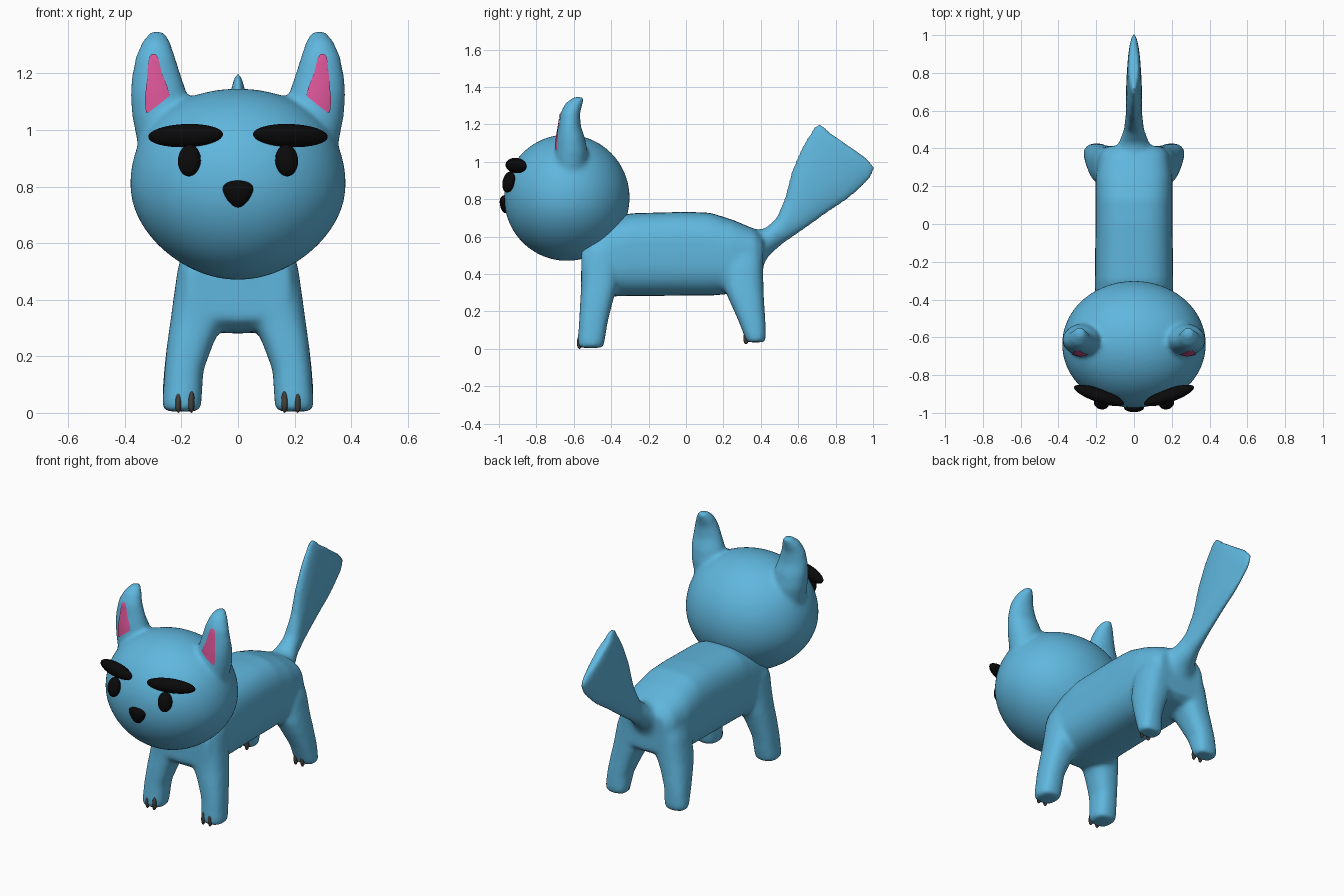
import bpy, bmesh, math
from mathutils import Matrix, Vector, Euler

if "Cube" in bpy.data.objects:
    bpy.data.objects.remove(bpy.data.objects["Cube"])


def material(name, rgb):
    m = bpy.data.materials.new(name)
    m.diffuse_color = (*rgb, 1)
    m.use_nodes = True
    m.node_tree.nodes["Principled BSDF"].inputs["Base Color"].default_value = m.diffuse_color
    return m


BLUE = material("sky_blue", (0.115, 0.47, 0.73))
PINK = material("ear_pink", (0.70, 0.09, 0.31))
BLACK = material("black", (0.003, 0.003, 0.003))
CLAW = material("claw_grey", (0.055, 0.05, 0.045))


def finish(name, bm, mat):
    bmesh.ops.recalc_face_normals(bm, faces=bm.faces)
    for f in bm.faces:
        f.smooth = True
    me = bpy.data.meshes.new(name)
    bm.to_mesh(me)
    bm.free()
    me.materials.append(mat)
    ob = bpy.data.objects.new(name, me)
    bpy.context.collection.objects.link(ob)
    return ob


def loft(bm, rings, n=2.4, seg=32):
    """Skin closed rings given as (centre, half axis u, half axis v)."""
    rows = []
    for c, u, v in rings:
        row = []
        for i in range(seg):
            t = 2 * math.pi * i / seg
            a, b = math.cos(t), math.sin(t)
            a = math.copysign(abs(a) ** (2 / n), a)
            b = math.copysign(abs(b) ** (2 / n), b)
            row.append(bm.verts.new(Vector(c) + Vector(u) * a + Vector(v) * b))
        rows.append(row)
    for r, s in zip(rows, rows[1:]):
        for i in range(seg):
            j = (i + 1) % seg
            bm.faces.new((r[i], r[j], s[j], s[i]))
    bm.faces.new(rows[0])
    bm.faces.new(rows[-1])


def box_rings(rows, side):
    """Horizontal rings from (z, x0, x1, y0, y1)."""
    return [((side * (x0 + x1) / 2, (y0 + y1) / 2, z),
             ((x1 - x0) / 2, 0, 0), (0, (y1 - y0) / 2, 0))
            for z, x0, x1, y0, y1 in rows]


def blend(ob, voxel, passes):
    """Fuse overlapping volumes into one soft skin."""
    r = ob.modifiers.new("fuse", "REMESH")
    r.mode = "VOXEL"
    r.voxel_size = voxel
    r.use_smooth_shade = True
    s = ob.modifiers.new("soften", "SMOOTH")
    s.factor = 0.5
    s.iterations = passes


def ellipsoid(name, loc, size, mat, rot=(0, 0, 0), shape=None):
    bm = bmesh.new()
    bmesh.ops.create_uvsphere(bm, u_segments=32, v_segments=16, radius=1)
    for v in bm.verts:
        if shape:
            v.co = shape(v.co)
    bm.transform(Matrix.LocRotScale(Vector(loc), Euler(rot), Vector(size)))
    return finish(name, bm, mat)


# Body: torso, four legs and tail fused together
bm = bmesh.new()
torso = [(-0.56, 0.185, 0.33, 0.56), (-0.51, 0.205, 0.29, 0.62), (-0.40, 0.208, 0.28, 0.69),
         (-0.30, 0.208, 0.282, 0.725), (0.0, 0.204, 0.284, 0.733), (0.13, 0.204, 0.284, 0.728),
         (0.25, 0.204, 0.295, 0.69), (0.37, 0.185, 0.32, 0.64), (0.412, 0.15, 0.35, 0.60)]
loft(bm, [((0, y, (a + b) / 2), (hx, 0, 0), (0, 0, (b - a) / 2)) for y, hx, a, b in torso], 2.8)

front_leg = [(0.005, 0.137, 0.261, -0.573, -0.445), (0.03, 0.129, 0.268, -0.58, -0.437),
             (0.15, 0.122, 0.26, -0.572, -0.417), (0.25, 0.085, 0.25, -0.566, -0.392),
             (0.32, 0.05, 0.24, -0.562, -0.37), (0.45, 0.02, 0.222, -0.56, -0.35),
             (0.53, 0.02, 0.21, -0.55, -0.35)]
hind_leg = [(0.035, 0.137, 0.261, 0.325, 0.42), (0.06, 0.129, 0.268, 0.315, 0.428),
            (0.15, 0.122, 0.262, 0.28, 0.425), (0.25, 0.085, 0.25, 0.235, 0.418),
            (0.32, 0.05, 0.238, 0.205, 0.415), (0.45, 0.02, 0.215, 0.20, 0.412),
            (0.55, 0.02, 0.18, 0.22, 0.40)]
for side in (-1, 1):
    loft(bm, box_rings(front_leg, side), 2.5)
    loft(bm, box_rings(hind_leg, side), 2.5)

# Tail: (upper y, z, lower y, z, half thickness), flaring to a flat fan
tail = [(0.33, 0.63, 0.40, 0.42, 0.12), (0.425, 0.645, 0.44, 0.495, 0.08),
        (0.485, 0.70, 0.515, 0.56, 0.054), (0.53, 0.815, 0.635, 0.64, 0.043),
        (0.565, 0.955, 0.755, 0.725, 0.043), (0.62, 1.085, 0.87, 0.80, 0.041),
        (0.685, 1.19, 0.985, 0.905, 0.034), (0.718, 1.21, 1.015, 0.965, 0.025),
        (0.76, 1.155, 0.97, 1.02, 0.015)]
loft(bm, [((0, (a + c) / 2, (b + d) / 2), (h, 0, 0), (0, (a - c) / 2, (b - d) / 2))
          for a, b, c, d, h in tail], 2.0)
blend(finish("body", bm, BLUE), 0.012, 14)

# Head: ball slightly broader on top, with ears that curl back
bm = bmesh.new()
bmesh.ops.create_uvsphere(bm, u_segments=64, v_segments=32, radius=1)
for v in bm.verts:
    k = 1 + 0.10 * v.co.z * abs(v.co.z)
    v.co = (v.co.x * 0.381 * k, v.co.y * 0.336 - 0.637, v.co.z * 0.338 + 0.808)
ear = [(0.90, 0.18, 0.345, -0.70, -0.54), (1.05, 0.17, 0.375, -0.70, -0.525),
       (1.13, 0.18, 0.381, -0.693, -0.54), (1.19, 0.20, 0.376, -0.682, -0.562),
       (1.26, 0.222, 0.362, -0.672, -0.566), (1.315, 0.24, 0.338, -0.645, -0.55),
       (1.348, 0.262, 0.31, -0.60, -0.543)]
for side in (-1, 1):
    loft(bm, box_rings(ear, side), 2.0)
head = finish("head", bm, BLUE)
blend(head, 0.012, 14)

# Pink ear linings: thin patches laid on the front of the ears
lining = [(1.062, 0.314, 0.323), (1.09, 0.278, 0.326), (1.12, 0.243, 0.326), (1.15, 0.25, 0.323),
          (1.20, 0.27, 0.319), (1.24, 0.279, 0.315), (1.255, 0.283, 0.313), (1.266, 0.292, 0.305)]
for side, tag in ((-1, "left"), (1, "right")):
    bm = bmesh.new()
    cols = 10
    rows = [[bm.verts.new((side * (a + (b - a) * i / cols), -1.2, z)) for i in range(cols + 1)]
            for z, a, b in lining]
    for r, s in zip(rows, rows[1:]):
        for i in range(cols):
            bm.faces.new((r[i], r[i + 1], s[i + 1], s[i]))
    bmesh.ops.subdivide_edges(bm, edges=bm.edges, cuts=2, use_grid_fill=True)
    for f in bm.faces:
        f.normal_update()
        if f.normal.y > 0:
            f.normal_flip()
    patch = finish(tag + "_ear_lining", bm, PINK)
    w = patch.modifiers.new("lay_on_ear", "SHRINKWRAP")
    w.target = head
    w.wrap_method = "PROJECT"
    w.use_project_x = w.use_project_z = False
    w.use_project_y = True
    w.use_positive_direction = True
    w.use_negative_direction = False
    w.wrap_mode = "ABOVE_SURFACE"
    w.offset = 0.005

    # Eyes and heavy brows
    ellipsoid(tag + "_eye", (side * 0.172, -0.948, 0.892), (0.041, 0.032, 0.057), BLACK,
              (math.radians(-12), 0, math.radians(side * 15)))
    ellipsoid(tag + "_brow", (side * 0.185, -0.908, 0.98), (0.14, 0.036, 0.041), BLACK,
              (0, math.radians(side * 2), math.radians(side * 19)))

    # Two claws on each paw
    for paw, y, z in (("front", -0.566, 0.04), ("hind", 0.324, 0.065)):
        for n, x in enumerate((0.165, 0.211)):
            ellipsoid(f"{tag}_{paw}_claw_{n + 1}", (side * x, y, z), (0.012, 0.017, 0.04), CLAW,
                      (math.radians(-6), 0, 0))


# Nose: rounded triangle pointing down
def nose_shape(c):
    return Vector((c.x * (1 + 0.3 * c.z), c.y, c.z * (0.7 if c.z > 0 else 1.0)))


ellipsoid("nose", (0, -0.97, 0.782), (0.052, 0.026, 0.056), BLACK, (math.radians(5), 0, 0), nose_shape)
